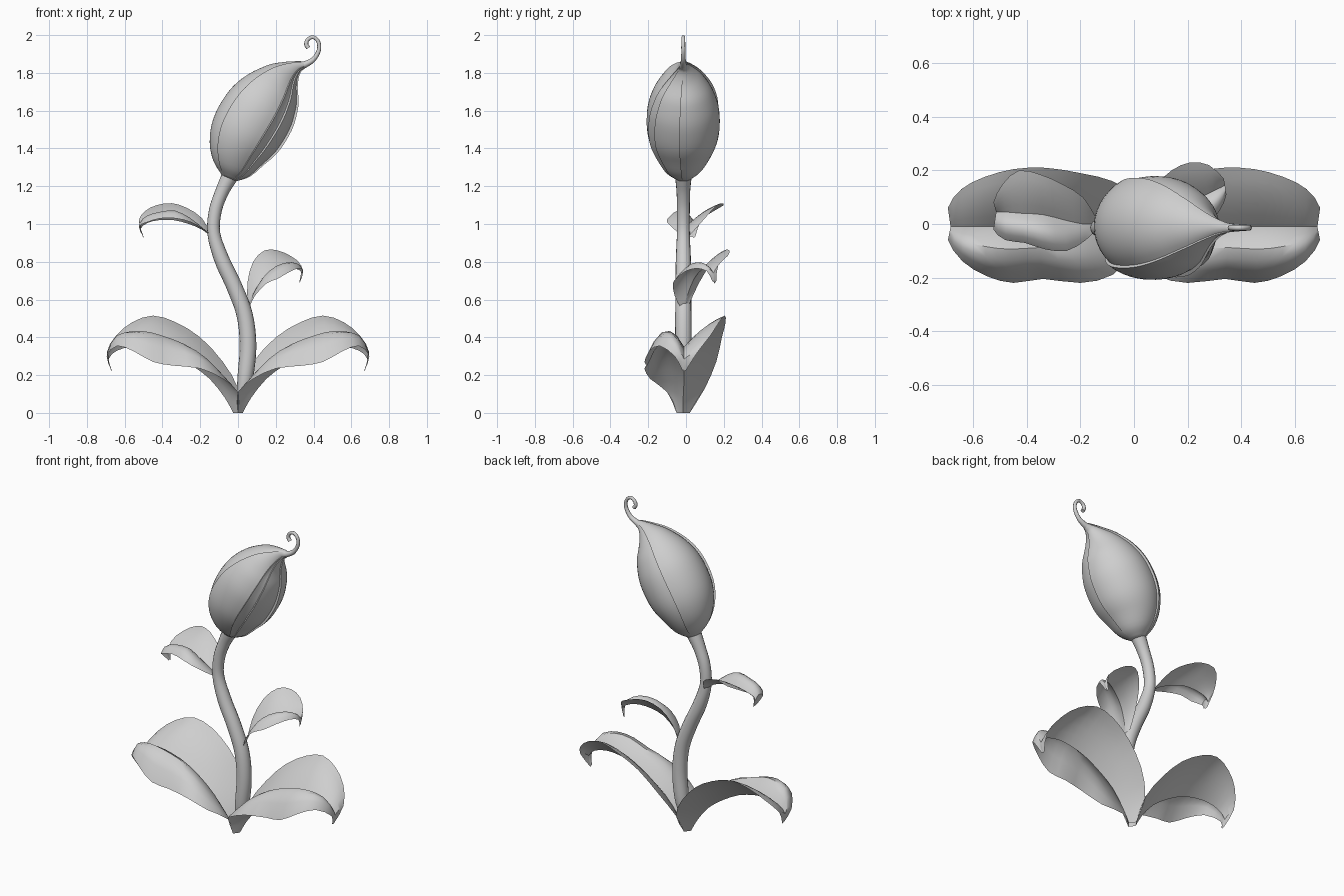
import bpy
import bmesh
import math
from mathutils import Vector

cube = bpy.data.objects.get("Cube")
if cube:
    bpy.data.objects.remove(cube, do_unlink=True)

# One plain clay colour for the whole plant
clay = bpy.data.materials.new("clay_grey")
clay.use_nodes = True
clay.diffuse_color = (.62, .62, .62, 1)
clay.node_tree.nodes["Principled BSDF"].inputs["Base Color"].default_value = clay.diffuse_color

PLANT_Y = -.014
parts = []


def smooth_path(points, count):
    """Resample control points as a Catmull-Rom curve."""
    pts = [Vector(p) for p in points]
    pts = [2 * pts[0] - pts[1]] + pts + [2 * pts[-1] - pts[-2]]
    spans = len(pts) - 3
    result = []
    for i in range(count):
        s = i / (count - 1) * spans
        k = min(int(s), spans - 1)
        t = s - k
        a, b, c, d = pts[k:k + 4]
        result.append(.5 * (2 * b + (c - a) * t + (2 * a - 5 * b + 4 * c - d) * t ** 2
                            + (3 * b - a - 3 * c + d) * t ** 3))
    return result


def grid_object(name, rows, closed=False):
    """Skin rows of points into an open sheet or a capped tube."""
    bm = bmesh.new()
    grid = [[bm.verts.new(p) for p in row] for row in rows]
    width = len(rows[0])
    for low, high in zip(grid, grid[1:]):
        for j in range(width if closed else width - 1):
            n = (j + 1) % width
            bm.faces.new((low[j], low[n], high[n], high[j]))
    if closed:
        bm.faces.new(list(reversed(grid[0])))
        bm.faces.new(grid[-1])
        bmesh.ops.recalc_face_normals(bm, faces=bm.faces)
    bm.normal_update()
    if not closed and sum(f.normal.z * f.calc_area() for f in bm.faces) < 0:
        bmesh.ops.reverse_faces(bm, faces=bm.faces)
    mesh = bpy.data.meshes.new(name)
    bm.to_mesh(mesh)
    bm.free()
    mesh.materials.append(clay)
    obj = bpy.data.objects.new(name, mesh)
    bpy.context.collection.objects.link(obj)
    parts.append(obj)


def sweep(name, profile, count, section):
    """Sweep a section of (angle, step) pairs along points of (x, z, radius)."""
    path = smooth_path(profile, count)
    rows = []
    for i, p in enumerate(path):
        tangent = path[min(i + 1, count - 1)] - path[max(i - 1, 0)]
        side = Vector((tangent.y, 0, -tangent.x)).normalized()
        centre = Vector((p.x, PLANT_Y, p.y))
        fade = math.sin(math.pi * i / (count - 1)) ** .6 if 0 < i < count - 1 else 0
        rows.append([centre + (side * math.cos(a) + Vector((0, math.sin(a), 0)))
                     * (p.z + step * fade) for a, step in section])
    grid_object(name, rows, closed=True)


def leaf(name, middle, front, back, stations, front_lift, back_lift, mirror=1):
    """Build a creased leaf sheet from its midrib and its two edges."""
    rails = [smooth_path(r, stations) for r in (middle, front, back)]
    steps = 5
    rows = []
    for i, (m, f, b) in enumerate(zip(*rails)):
        grow = min(1, 2.5 * i / stations)
        row = []
        for k in range(-steps, steps + 1):
            edge, lift = (f, front_lift) if k < 0 else (b, back_lift)
            t = abs(k) / steps
            p = m.lerp(edge, t)
            p.z += 4 * t * (1 - t) * lift * grow * (edge - m).length
            p.x *= mirror
            row.append(p)
        rows.append(row)
    grid_object(name, rows)


def round_section(sides):
    return [(math.tau * i / sides, 0) for i in range(sides)]


# Winding stem
sweep("stem", [(.022, .1, .03), (.04, .2, .042), (.053, .36, .044), (.035, .52, .043),
               (-.02, .67, .042), (-.085, .81, .04), (-.128, .95, .034),
               (-.12, 1.07, .034), (-.085, 1.17, .036), (-.04, 1.26, .045)],
      40, round_section(16))

# Bud wrapped in overlapping petals: each seam is a small step in radius
seams = [math.radians(a) for a in (-133, -64, -48, -6, 115, 227)]
petals = []
for start, end in zip(seams, seams[1:]):
    count = max(4, int((end - start) / .14))
    petals += [(start + (end - start) * k / count, .014 * (1 - k / count) ** 2)
               for k in range(count + 1)]
sweep("bud", [(-.045, 1.24, .04), (-.026, 1.295, .104), (.005, 1.397, .163),
              (.05, 1.496, .19), (.12, 1.612, .187), (.182, 1.703, .153),
              (.23, 1.766, .106), (.275, 1.808, .06), (.315, 1.833, .03),
              (.35, 1.843, .018)],
      40, petals)

# Curled tendril at the bud tip
sweep("tendril", [(.325, 1.835, .022), (.36, 1.847, .017), (.4, 1.872, .013),
                  (.428, 1.92, .011), (.425, 1.965, .01), (.398, 1.989, .01),
                  (.37, 1.977, .01), (.361, 1.952, .011), (.372, 1.932, .012)],
      40, round_section(10))

# Mirrored pair of large base leaves
for side, sign in (("left", 1), ("right", -1)):
    leaf("large_leaf_" + side,
         [(.025, -.015, 0), (.07, -.015, .08), (.15, -.01, .18), (.25, -.01, .255),
          (.36, -.01, .315), (.47, -.01, .345), (.56, -.01, .35), (.64, -.01, .33),
          (.685, -.01, .285), (.67, -.01, .22)],
         [(0, -.05, 0), (0, -.1, .11), (.08, -.19, .18), (.2, -.22, .235),
          (.34, -.205, .25), (.45, -.22, .27), (.55, -.195, .325), (.64, -.14, .355),
          (.695, -.06, .3), (.67, -.02, .225)],
         [(0, .02, 0), (0, .1, .13), (.08, .16, .27), (.2, .19, .4),
          (.33, .21, .48), (.45, .205, .515), (.56, .175, .48), (.645, .13, .41),
          (.695, .06, .32), (.67, 0, .225)],
         19, .52, .08, sign)

# Small upper leaf on the right of the stem
leaf("small_leaf_upper",
     [(-.14, 0, .93), (-.19, 0, .97), (-.26, .015, 1), (-.34, .035, 1.02),
      (-.42, .04, 1.02), (-.48, .045, 1.005), (-.515, .045, .975), (-.5, .04, .925)],
     [(-.14, -.02, .94), (-.18, -.06, .97), (-.25, -.1, 1.01), (-.33, -.095, 1.03),
      (-.41, -.07, 1.03), (-.48, -.06, 1.01), (-.525, -.02, .985), (-.5, .025, .93)],
     [(-.14, .02, .94), (-.19, .1, 1.03), (-.27, .15, 1.085), (-.35, .185, 1.11),
      (-.43, .2, 1.1), (-.49, .15, 1.07), (-.525, .08, 1.02), (-.505, .05, .935)],
     15, .36, .06)

# Small lower leaf on the left of the stem, angled to the back
leaf("small_leaf_lower",
     [(.05, -.01, .55), (.08, .01, .63), (.13, .04, .705), (.19, .07, .745),
      (.25, .1, .765), (.3, .125, .765), (.34, .145, .74), (.325, .15, .685)],
     [(.06, -.03, .56), (.09, -.06, .62), (.15, -.07, .685), (.21, -.05, .71),
      (.27, -.01, .745), (.32, .05, .765), (.345, .11, .75), (.33, .14, .695)],
     [(.05, .01, .56), (.05, .07, .69), (.08, .14, .8), (.14, .2, .86),
      (.21, .23, .86), (.28, .22, .83), (.335, .17, .78), (.325, .16, .695)],
     15, .36, .06)

# Smooth shading with sharp seams and creases
bpy.ops.object.select_all(action="DESELECT")
for obj in parts:
    obj.select_set(True)
bpy.context.view_layer.objects.active = parts[0]
bpy.ops.object.shade_smooth_by_angle(angle=math.radians(40))
